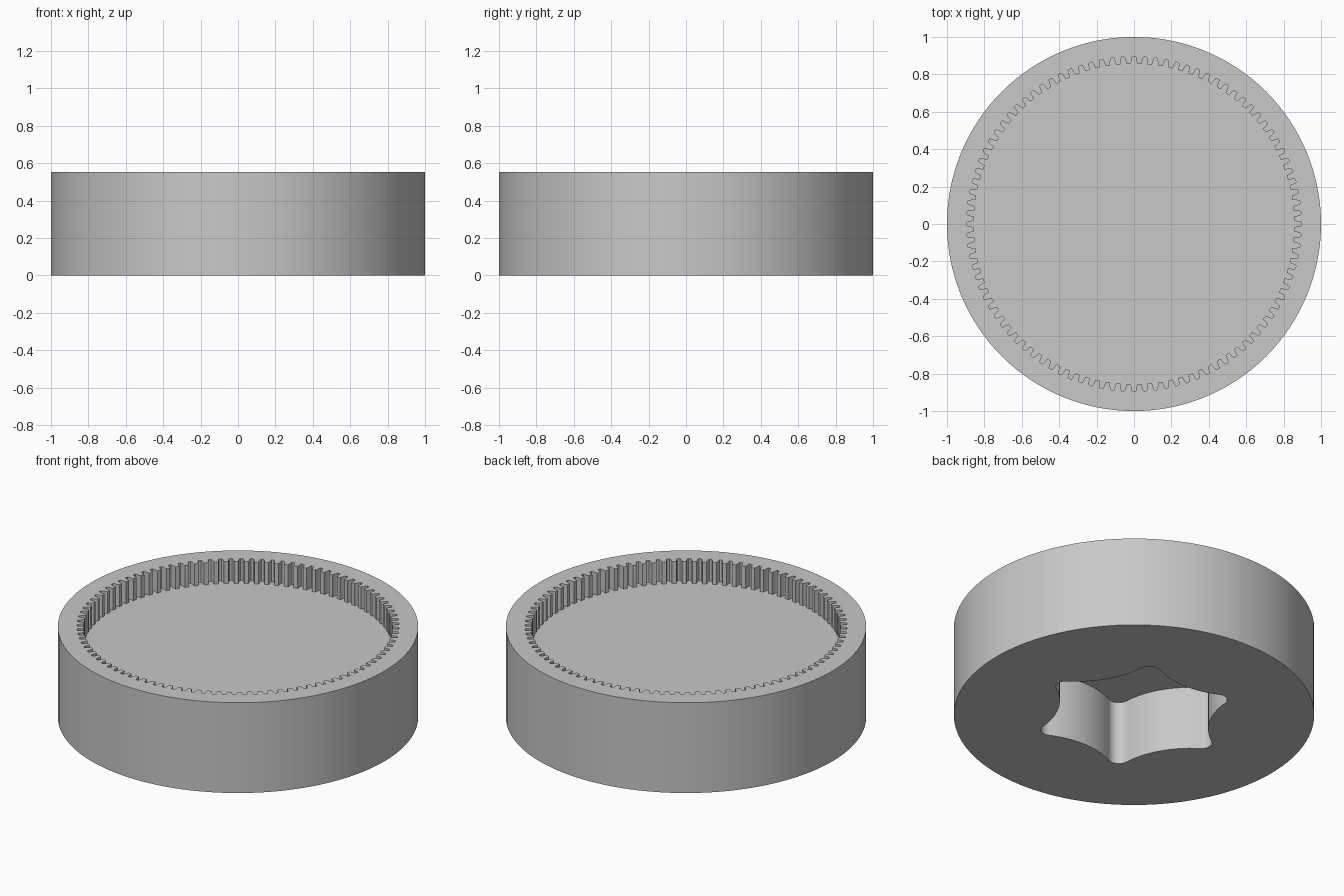
import bpy, bmesh
from math import pi, tau, sin, cos, atan2, radians, hypot

if "Cube" in bpy.data.objects:
    bpy.data.objects.remove(bpy.data.objects["Cube"], do_unlink=True)

HEIGHT = 0.553
POCKET_DEPTH = 0.135
SOCKET_DEPTH = 0.39
TEETH = 96

grey = bpy.data.materials.new("plain grey")
grey.use_nodes = True
colour = (0.58, 0.58, 0.58, 1)
grey.diffuse_color = colour
grey.node_tree.nodes["Principled BSDF"].inputs["Base Color"].default_value = colour


def prism(name, outline, z0, z1):
    """Extrude a closed outline from z0 to z1."""
    bm = bmesh.new()
    face = bm.faces.new([bm.verts.new((x, y, z0)) for x, y in outline])
    top = bmesh.ops.extrude_face_region(bm, geom=[face])["geom"]
    moved = [v for v in top if isinstance(v, bmesh.types.BMVert)]
    bmesh.ops.translate(bm, verts=moved, vec=(0, 0, z1 - z0))
    bmesh.ops.recalc_face_normals(bm, faces=bm.faces)
    mesh = bpy.data.meshes.new(name)
    bm.to_mesh(mesh)
    bm.free()
    mesh.materials.append(grey)
    obj = bpy.data.objects.new(name, mesh)
    bpy.context.collection.objects.link(obj)
    return obj


def polar(r, a):
    return r * cos(a), r * sin(a)


def arc(cx, cy, r, a0, a1, steps):
    return [(cx + r * cos(a0 + (a1 - a0) * i / steps),
             cy + r * sin(a0 + (a1 - a0) * i / steps)) for i in range(steps + 1)]


def gear_outline():
    """One tooth gap, as pitch fraction and radius, repeated around."""
    half = [(0.29, 0.857), (0.24, 0.873), (0.17, 0.891), (0.12, 0.895)]
    gap = [(-f, r) for f, r in half] + [(f, r) for f, r in reversed(half)]
    return [polar(r, (k + f) * tau / TEETH) for k in range(TEETH) for f, r in gap]


def lobed_outline(tip, valley, tip_round):
    """Six rounded lobes joined by tangent hollow arcs."""
    c = tip - tip_round
    k = 2 * c * cos(pi / 6)
    big = (valley**2 + c**2 - k * valley - tip_round**2) / (2 * tip_round - 2 * valley + k)
    vx, vy = polar(valley + big, pi / 6)
    b = atan2(vy, vx - c)
    unit = arc(c, 0, tip_round, -b, b, 12)
    unit += arc(vx, vy, big, pi + b, radians(240) - b, 14)[1:-1]
    return [polar(hypot(x, y), atan2(y, x) + n * tau / 6) for n in range(6) for x, y in unit]


# Solid round body
body = prism("ring_gear_body", [polar(1, i * tau / 128) for i in range(128)], 0, HEIGHT)

# Toothed pocket in the top and lobed socket in the underside
cutters = [
    prism("toothed_pocket_cutter", gear_outline(), HEIGHT - POCKET_DEPTH, HEIGHT + 0.1),
    prism("lobed_socket_cutter", lobed_outline(0.547, 0.425, 0.06), -0.1, SOCKET_DEPTH),
]
bpy.ops.object.select_all(action="DESELECT")
bpy.context.view_layer.objects.active = body
body.select_set(True)
for cutter in cutters:
    cutter.hide_render = True
    mod = body.modifiers.new(cutter.name, "BOOLEAN")
    mod.operation = "DIFFERENCE"
    mod.solver = "EXACT"
    mod.object = cutter
    bpy.ops.object.modifier_apply(modifier=mod.name)
    bpy.data.objects.remove(cutter, do_unlink=True)

bpy.ops.object.shade_smooth_by_angle(angle=radians(30))
